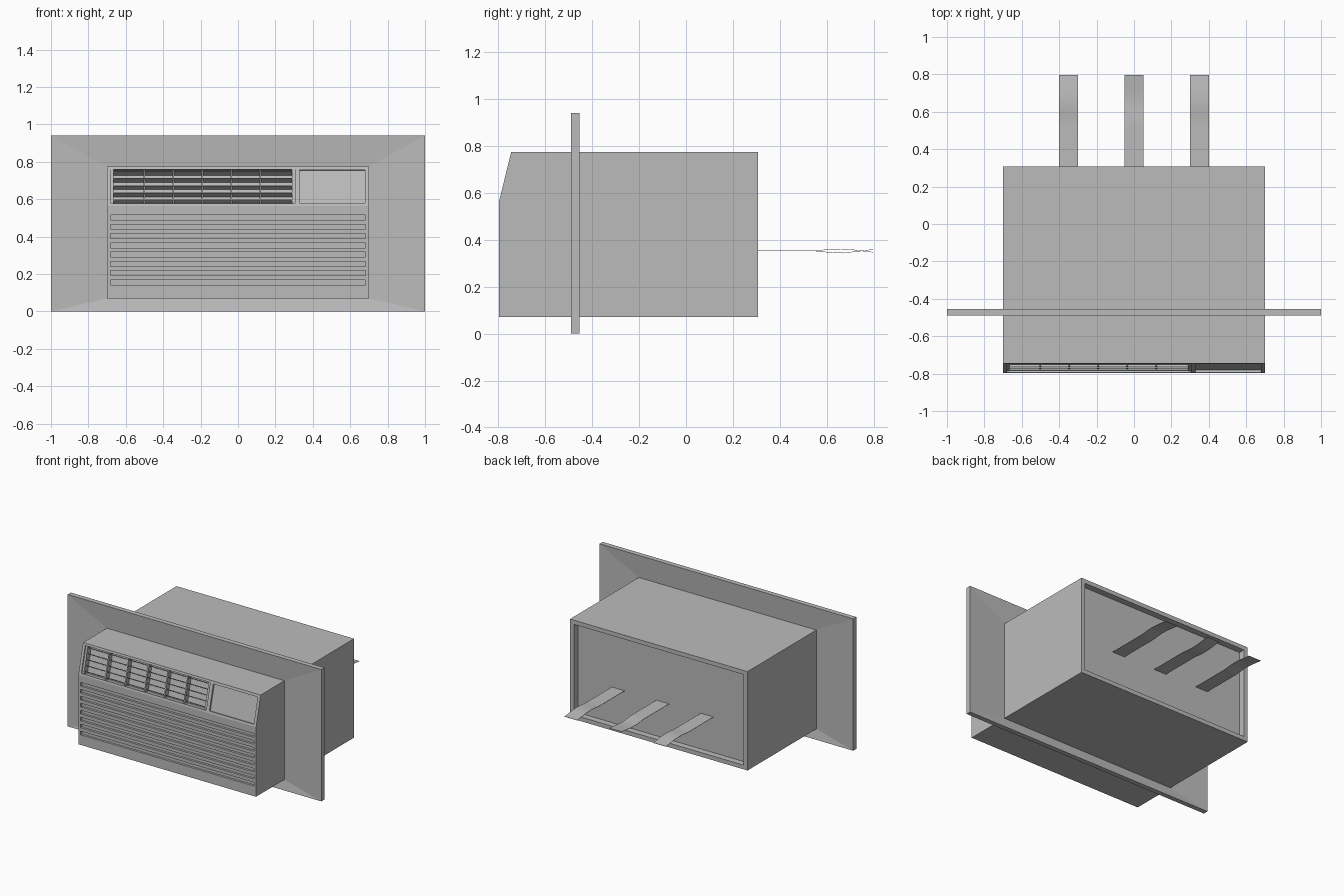
import bpy, bmesh, math
from mathutils import Matrix, Vector

cube = bpy.data.objects.get("Cube")
if cube:
    bpy.data.objects.remove(cube, do_unlink=True)

grey = bpy.data.materials.new("grey casing")
grey.use_nodes = True
grey.diffuse_color = (0.5, 0.5, 0.5, 1)
grey.node_tree.nodes["Principled BSDF"].inputs["Base Color"].default_value = (0.5, 0.5, 0.5, 1)

FRONT, BACK, BASE, TOP, HALF = -0.797, 0.307, 0.07, 0.775, 0.70
BEND, TOP_FRONT = 0.565, -0.745
LEAN = -math.atan2(TOP_FRONT - FRONT, TOP - BEND)


def add_object(name, bm):
    bmesh.ops.recalc_face_normals(bm, faces=bm.faces)
    mesh = bpy.data.meshes.new(name)
    bm.to_mesh(mesh)
    bm.free()
    mesh.materials.append(grey)
    obj = bpy.data.objects.new(name, mesh)
    bpy.context.collection.objects.link(obj)
    return obj


def box(name, center, size, tilt=0):
    bm = bmesh.new()
    place = Matrix.Translation(center) @ Matrix.Rotation(tilt, 4, "X") @ Matrix.Diagonal((*size, 1))
    bmesh.ops.create_cube(bm, size=1, matrix=place)
    return add_object(name, bm)


def on_slope(x, z, depth=0):
    """Point on the leaning upper front, pushed in by depth."""
    y = FRONT + (z - BEND) * (TOP_FRONT - FRONT) / (TOP - BEND)
    return Vector((x, y + depth * math.cos(LEAN), z + depth * math.sin(LEAN)))


def slope_box(name, x0, x1, z0, z1, d0, d1):
    center = on_slope((x0 + x1) / 2, (z0 + z1) / 2, (d0 + d1) / 2)
    return box(name, center, (x1 - x0, d1 - d0, (z1 - z0) / math.cos(LEAN)), LEAN)


def cut(target, cutter):
    mod = target.modifiers.new("cut", "BOOLEAN")
    mod.operation = "DIFFERENCE"
    mod.solver = "EXACT"
    mod.object = cutter
    bpy.context.view_layer.objects.active = target
    bpy.ops.object.modifier_apply(modifier=mod.name)
    bpy.data.objects.remove(cutter, do_unlink=True)


# Casing: side profile extruded across the width
bm = bmesh.new()
profile = [(FRONT, BASE), (BACK, BASE), (BACK, TOP), (TOP_FRONT, TOP), (FRONT, BEND)]
side = bm.faces.new([bm.verts.new((-HALF, y, z)) for y, z in profile])
grown = bmesh.ops.extrude_face_region(bm, geom=[side])["geom"]
bmesh.ops.translate(bm, vec=(2 * HALF, 0, 0), verts=[v for v in grown if isinstance(v, bmesh.types.BMVert)])
casing = add_object("casing", bm)

# Rear recess, vent opening, control recess and intake grooves
cut(casing, box("rear_cutter", (0, BACK, (BASE + TOP) / 2), (1.34, 0.09, 0.645)))
cut(casing, slope_box("vent_cutter", -0.68, 0.305, 0.578, 0.76, -0.03, 0.05))
cut(casing, slope_box("control_cutter", 0.33, 0.68, 0.58, 0.757, -0.03, 0.012))
for i in range(8):
    cut(casing, box("groove_cutter", (0, FRONT, 0.155 + i * 0.0496), (1.365, 0.03, 0.026)))

# Vent frame sides, slats and dividers
slope_box("vent_frame_right", -0.68, -0.665, 0.578, 0.76, 0.008, 0.05)
slope_box("vent_frame_left", 0.288, 0.305, 0.578, 0.76, 0.008, 0.05)
for i in range(5):
    box("vent_slat", on_slope(-0.188, 0.592 + i * 0.0385, 0.026), (0.954, 0.038, 0.004), math.radians(-32))
for i in range(1, 6):
    x = -0.655 + i * 0.155
    slope_box("vent_divider", x - 0.004, x + 0.004, 0.578, 0.76, 0.014, 0.05)

# Wall flange: dished on both faces, rim at full thickness
bm = bmesh.new()
rings = []
for y, dish in ((-0.49, 0.013), (-0.455, -0.013)):
    for (x, z0, z1), yy in (((1, 0, 0.94), y), ((HALF, BASE, TOP), y + dish)):
        corners = ((-x, z0), (x, z0), (x, z1), (-x, z1))
        rings.append([bm.verts.new((cx, yy, cz)) for cx, cz in corners])
outer_f, inner_f, outer_b, inner_b = rings
for a, b in ((outer_f, inner_f), (outer_f, outer_b), (outer_b, inner_b), (inner_f, inner_b)):
    for i in range(4):
        j = (i + 1) % 4
        bm.faces.new((a[i], a[j], b[j], b[i]))
add_object("wall_flange", bm)

# Rear air streamers: thin strips rippling towards the free end
for name, x, sway in (("streamer_right", -0.35, 1), ("streamer_middle", 0, -1), ("streamer_left", 0.35, 1)):
    bm = bmesh.new()
    rows = []
    for i in range(17):
        t = i / 16
        y = 0.26 + t * 0.537
        ripple = max(0, (t - 0.55) / 0.45)
        z = 0.353 + sway * 0.008 * math.sin(ripple * math.pi * 1.25)
        rows.append([bm.verts.new((x + s * 0.05, y, z + h)) for s, h in ((-1, -1e-3), (1, -1e-3), (1, 1e-3), (-1, 1e-3))])
    for a, b in zip(rows, rows[1:]):
        for i in range(4):
            j = (i + 1) % 4
            bm.faces.new((a[i], a[j], b[j], b[i]))
    bm.faces.new(rows[0])
    bm.faces.new(rows[-1])
    strip = add_object(name, bm)
    bpy.ops.object.select_all(action="DESELECT")
    strip.select_set(True)
    bpy.context.view_layer.objects.active = strip
    bpy.ops.object.shade_smooth_by_angle(angle=math.radians(35))
